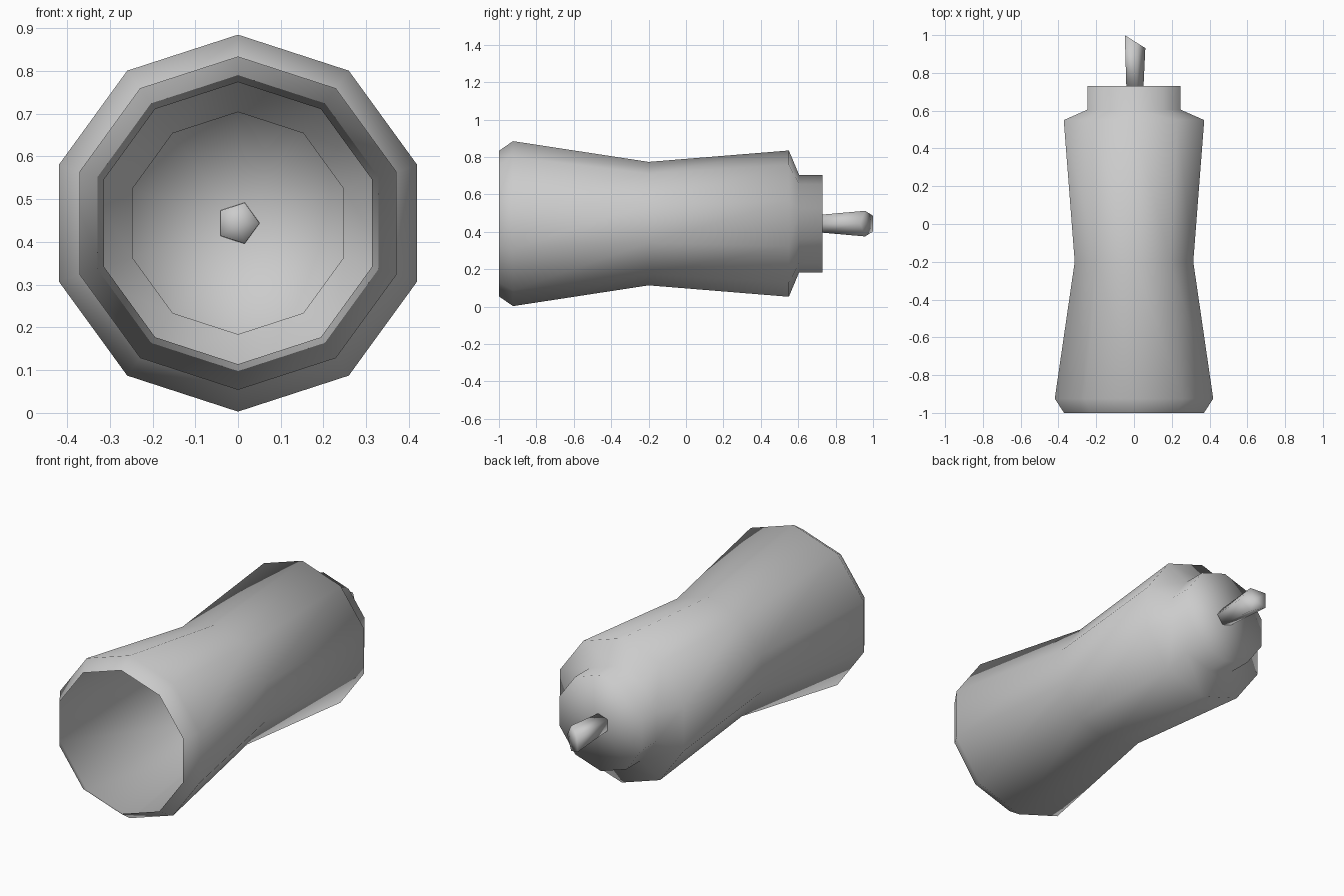
import bpy
import bmesh
from math import cos, sin, pi, tau

if "Cube" in bpy.data.objects:
    bpy.data.objects.remove(bpy.data.objects["Cube"], do_unlink=True)

AXIS_Z = 0.444  # height of the lying bottle's axis

grey = bpy.data.materials.new("plain_grey")
grey.use_nodes = True
colour = (0.6, 0.6, 0.6, 1)
grey.diffuse_color = colour
grey.node_tree.nodes["Principled BSDF"].inputs["Base Color"].default_value = colour


def lathe(name, rings, sides, start, cap_first, cap_last):
    """Loft rings (y, x radius, z radius, y slant per x) along the y axis."""
    bm = bmesh.new()
    loops = []
    for y, rx, rz, slant in rings:
        loop = []
        for i in range(sides):
            a = start + tau * i / sides
            x = rx * cos(a)
            loop.append(bm.verts.new((x, y - slant * x, AXIS_Z + rz * sin(a))))
        loops.append(loop)
    for low, high in zip(loops, loops[1:]):
        for i in range(sides):
            j = (i + 1) % sides
            bm.faces.new((low[i], high[i], high[j], low[j]))
    # Fan caps around a centre point
    for use, loop, ring in ((cap_first, loops[0], rings[0]), (cap_last, loops[-1], rings[-1])):
        if use:
            hub = bm.verts.new((0, ring[0], AXIS_Z))
            for i in range(sides):
                bm.faces.new((loop[i], loop[(i + 1) % sides], hub))
    bmesh.ops.recalc_face_normals(bm, faces=bm.faces)
    # An open shell must face away from the axis
    side = next(f for f in bm.faces if len(f.verts) == 4)
    c = side.calc_center_median()
    if side.normal.x * c.x + side.normal.z * (c.z - AXIS_Z) < 0:
        bmesh.ops.reverse_faces(bm, faces=bm.faces)
    for f in bm.faces:
        f.smooth = True
    mesh = bpy.data.meshes.new(name)
    bm.to_mesh(mesh)
    bm.free()
    mesh.materials.append(grey)
    obj = bpy.data.objects.new(name, mesh)
    bpy.context.collection.objects.link(obj)
    return obj


# Bottle shell: open base, pinched waist, shoulder, neck and flat cap
profile = [(-1, 0.389), (-0.925, 0.441), (-0.2, 0.33),
           (0.55, 0.391), (0.605, 0.26), (0.73, 0.26)]
lathe("bottle_body", [(y, r, r, 0) for y, r in profile], 10, pi / 2, False, True)

# Flared spout with a slanted tip
lathe("spout", [(0.72, 0.05, 0.05, 0), (0.969, 0.06, 0.072, 0.63)], 5, 0, True, True)
